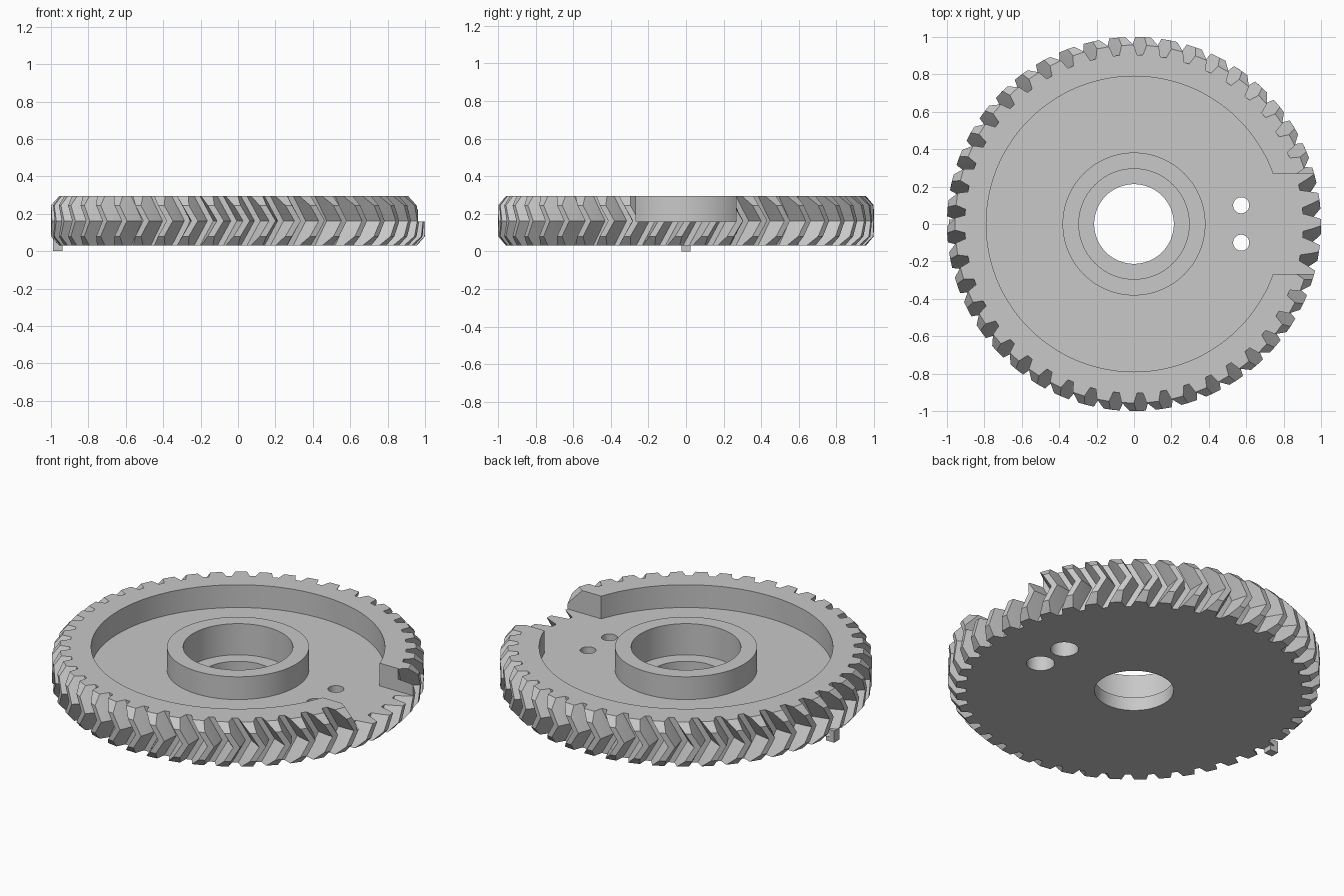
import bpy, bmesh
from math import cos, sin, tau, pi, radians

old = bpy.data.objects.get("Cube")
if old:
    bpy.data.objects.remove(old, do_unlink=True)

TEETH = 45
ROOT, PITCH, TIP = 0.905, 0.957, 1.0
BOTTOM, FLOOR, TOP = 0.03, 0.16, 0.295
MIDDLE = (BOTTOM + TOP) / 2
BEVEL, TWIST = 0.05, 0.08

grey = bpy.data.materials.new("light_grey")
grey.use_nodes = True
colour = (0.58, 0.58, 0.58, 1)
grey.diffuse_color = colour
grey.node_tree.nodes["Principled BSDF"].inputs["Base Color"].default_value = colour


def make_object(name, bm):
    mesh = bpy.data.meshes.new(name)
    bmesh.ops.recalc_face_normals(bm, faces=bm.faces)
    bm.to_mesh(mesh)
    bm.free()
    mesh.materials.append(grey)
    obj = bpy.data.objects.new(name, mesh)
    bpy.context.collection.objects.link(obj)
    return obj


def activate(obj):
    bpy.ops.object.select_all(action="DESELECT")
    obj.select_set(True)
    bpy.context.view_layer.objects.active = obj


def cylinder(name, radius, low, high, x=0, y=0, sides=96):
    bm = bmesh.new()
    bmesh.ops.create_cone(bm, cap_ends=True, segments=sides, radius1=radius,
                          radius2=radius, depth=high - low)
    bmesh.ops.translate(bm, verts=bm.verts, vec=(x, y, (low + high) / 2))
    return make_object(name, bm)


def box(name, low, high):
    bm = bmesh.new()
    bmesh.ops.create_cube(bm, size=1)
    for v in bm.verts:
        v.co = [(a + b) / 2 + c * (b - a) for a, b, c in zip(low, high, v.co)]
    return make_object(name, bm)


def cut(target, cutter):
    activate(target)
    mod = target.modifiers.new("cut", "BOOLEAN")
    mod.operation, mod.solver, mod.object = "DIFFERENCE", "EXACT", cutter
    bpy.ops.object.modifier_apply(modifier=mod.name)
    bpy.data.objects.remove(cutter, do_unlink=True)


def gear_blank():
    """Double helical toothed disc lofted through five layers."""
    bm = bmesh.new()
    tooth = [(ROOT, 0.052), (PITCH, 0.034), (TIP, 0.018)]
    rings = []
    for z in (BOTTOM, BOTTOM + BEVEL, MIDDLE, TOP - BEVEL, TOP):
        turn = TWIST * (1 - abs(z - MIDDLE) / (TOP - MIDDLE))
        # Tooth tips are chamfered down to the pitch circle at both ends
        half = tooth if BOTTOM < z < TOP else tooth[:2] + tooth[1:2]
        outline = [(r, -a) for r, a in half] + [(r, a) for r, a in reversed(half)]
        ring = []
        for i in range(TEETH):
            centre = pi + tau * i / TEETH + turn
            ring += [bm.verts.new((r * cos(centre + a), r * sin(centre + a), z))
                     for r, a in outline]
        rings.append(ring)
    count = len(rings[0])
    sides = []
    for low, high in zip(rings, rings[1:]):
        for i in range(count):
            j = (i + 1) % count
            sides.append(bm.faces.new((low[i], low[j], high[j], high[i])))
    bm.faces.new(rings[0][::-1])
    bm.faces.new(rings[-1])
    bmesh.ops.remove_doubles(bm, verts=bm.verts, dist=0.0001)
    bmesh.ops.triangulate(bm, faces=[f for f in bm.faces if len(f.verts) == 4])
    return make_object("gear_body", bm)


# Toothed body with its recess, side notch, bore and stepped screw holes
body = gear_blank()
cut(body, cylinder("recess", 0.79, FLOOR, 0.5, sides=128))
cut(body, box("notch", (0.55, -0.267, FLOOR), (1.2, 0.267, 0.5)))
cut(body, cylinder("counterbore", 0.295, 0.11, 0.5))
cut(body, cylinder("bore", 0.213, -0.1, 0.5))
for y in (-0.1, 0.1):
    cut(body, cylinder("screw_hole", 0.043, -0.1, 0.5, 0.573, y, 32))
    cut(body, cylinder("screw_recess", 0.076, -0.1, 0.12, 0.573, y, 32))

# Raised collar around the bore
hub = cylinder("hub_collar", 0.382, FLOOR, TOP)
cut(hub, cylinder("collar_bore", 0.295, 0, 0.5))

# Small marker peg under one tooth
box("marker_peg", (-0.99, -0.025, 0), (-0.937, 0.025, 0.07))

for obj in (body, hub):
    activate(obj)
    bpy.ops.object.shade_smooth_by_angle(angle=radians(22))
